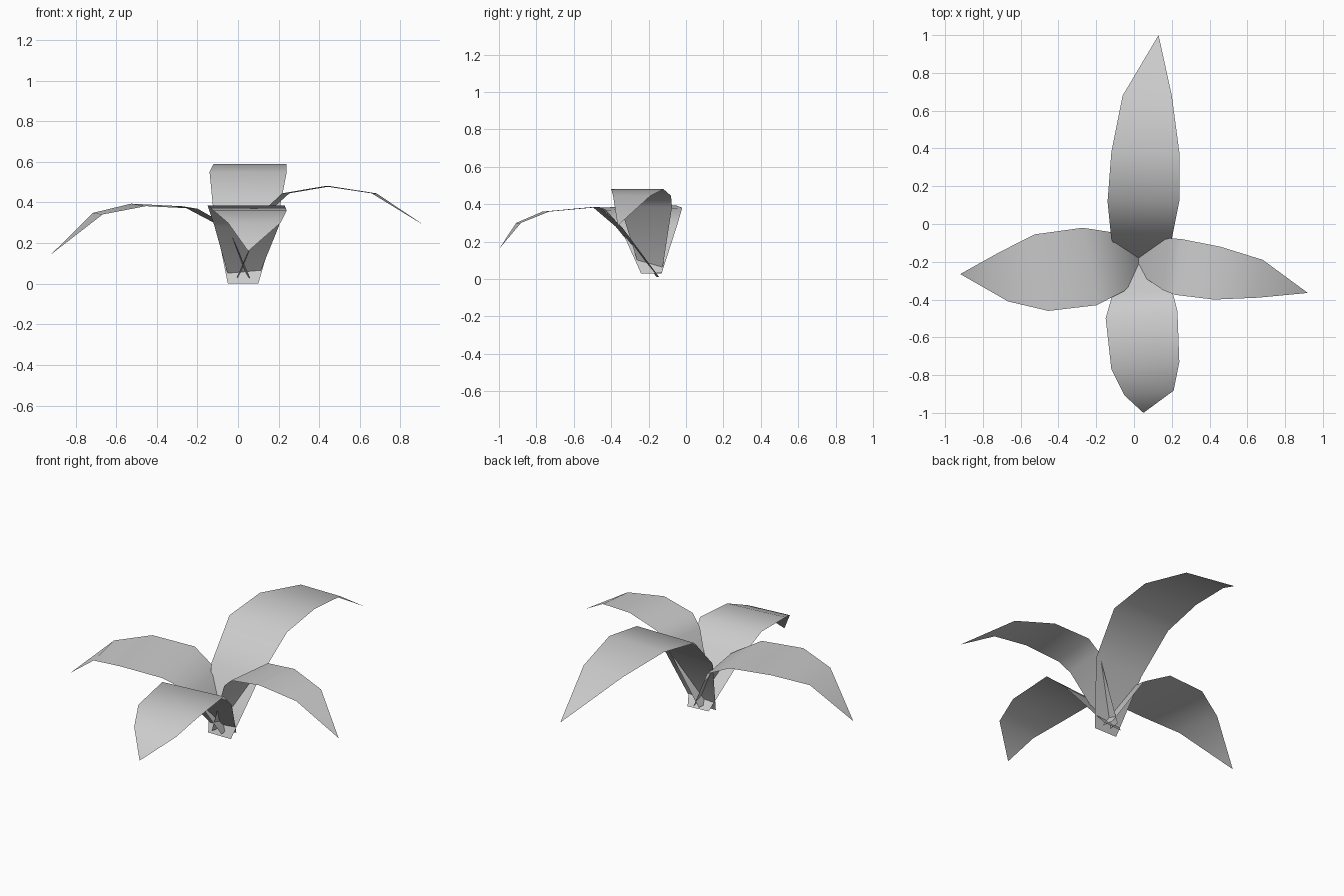
import bpy
import bmesh
from mathutils import Vector

default_cube = bpy.data.objects.get("Cube")
if default_cube:
    bpy.data.objects.remove(default_cube, do_unlink=True)


def make_material(name, colour):
    material = bpy.data.materials.new(name)
    material.use_nodes = True
    material.diffuse_color = colour
    shader = material.node_tree.nodes["Principled BSDF"]
    shader.inputs["Base Color"].default_value = colour
    return material


pale_grey = make_material("pale_grey", (0.6, 0.6, 0.6, 1))


def make_petal(name, outward, across, rows, tip, skew=0.0, twist=0.0):
    """Arching strip. Each row: distance outward, height, low side, high side.
    The tip is: distance outward, height, sideways position.
    Skew and twist slant the rows along the petal and in height."""
    outward, across, up = Vector(outward), Vector(across), Vector((0, 0, 1))
    bm = bmesh.new()

    def add_point(distance, height, side):
        return bm.verts.new(outward * distance + up * height + across * side)

    pairs = []
    for distance, height, low, high in rows:
        half = (high - low) / 2
        pairs.append((
            add_point(distance - skew * half, height - twist * half, low),
            add_point(distance + skew * half, height + twist * half, high),
        ))

    # Quads along the blade, closed by one pointed triangle
    faces = []
    for (low_a, high_a), (low_b, high_b) in zip(pairs, pairs[1:]):
        faces.append(bm.faces.new((low_a, low_b, high_b, high_a)))
    low_end, high_end = pairs[-1]
    faces.append(bm.faces.new((low_end, add_point(*tip), high_end)))

    # Turn the upper side outward
    bm.normal_update()
    if sum(face.normal.z * face.calc_area() for face in faces) < 0:
        bmesh.ops.reverse_faces(bm, faces=faces)
    for face in faces:
        face.smooth = True

    mesh = bpy.data.meshes.new(name)
    bm.to_mesh(mesh)
    bm.free()
    mesh.materials.append(pale_grey)
    petal = bpy.data.objects.new(name, mesh)
    bpy.context.collection.objects.link(petal)
    return petal


X, Y = (1, 0, 0), (0, 1, 0)
MINUS_X, MINUS_Y = (-1, 0, 0), (0, -1, 0)

# Tall back petal
make_petal("back_petal", Y, X, [
    (-0.21, 0, -0.05, 0.1),
    (-0.08, 0.345, -0.12, 0.2),
    (0.12, 0.55, -0.14, 0.24),
    (0.38, 0.59, -0.12, 0.24),
    (0.68, 0.54, -0.06, 0.2),
], tip=(1, 0.34, 0.13))

# Front petal with a sharply drooping tip
make_petal("front_petal", MINUS_Y, X, [
    (0.15, 0.01, -0.04, 0.09),
    (0.36, 0.28, -0.115, 0.2),
    (0.48, 0.385, -0.15, 0.23),
    (0.75, 0.36, -0.12, 0.24),
    (0.895, 0.3, -0.05, 0.21),
], tip=(1, 0.16, 0.05), skew=-0.1)

# Left petal, narrow and long
make_petal("left_petal", X, Y, [
    (0, 0.03, -0.24, -0.13),
    (0.17, 0.385, -0.35, -0.075),
    (0.235, 0.445, -0.375, -0.08),
    (0.44, 0.48, -0.4, -0.12),
    (0.67, 0.445, -0.39, -0.19),
], tip=(0.92, 0.285, -0.365), skew=0.12)

# Right petal, broad and slightly twisted
make_petal("right_petal", MINUS_X, Y, [
    (-0.05, 0.03, -0.24, -0.13),
    (0.08, 0.29, -0.355, -0.045),
    (0.235, 0.375, -0.43, -0.02),
    (0.49, 0.388, -0.46, -0.055),
    (0.69, 0.345, -0.41, -0.15),
], tip=(0.92, 0.145, -0.265), skew=0.18, twist=0.03)
